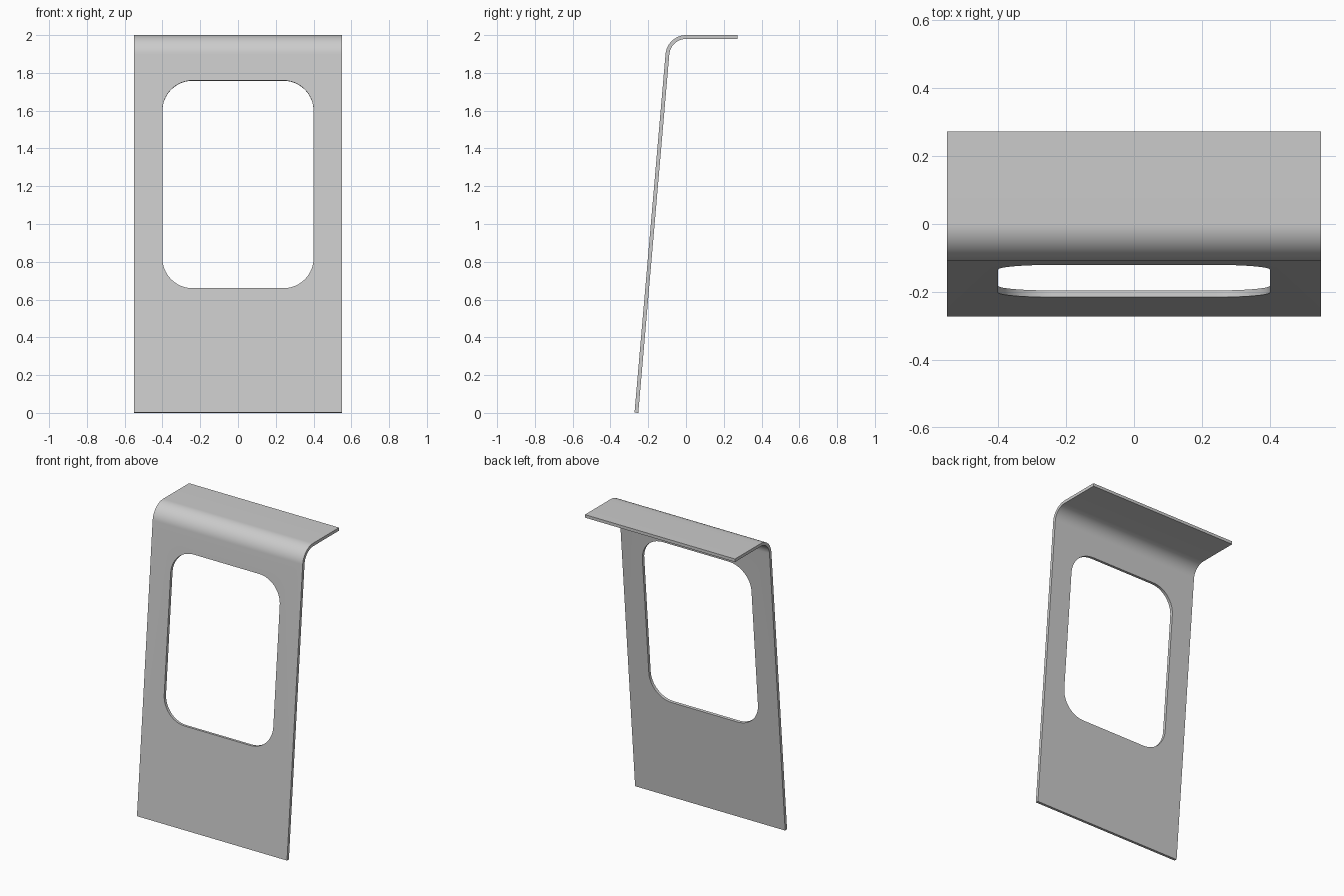
import bpy, bmesh
from math import sin, cos, pi, atan
from mathutils import Vector

if "Cube" in bpy.data.objects:
    bpy.data.objects.remove(bpy.data.objects["Cube"])

LEAN = atan(0.0865)          # backward tilt of the panel
T, R, HALF_W, DEPTH = 0.02, 0.11, 0.55, 0.2725
UP = Vector((0, sin(LEAN), cos(LEAN)))       # along the panel
BACK = Vector((0, cos(LEAN), -sin(LEAN)))    # through the panel


def prism(name, points, offset):
    """Extrude a planar outline into a solid object."""
    bm = bmesh.new()
    face = bm.faces.new([bm.verts.new(p) for p in points])
    ext = bmesh.ops.extrude_face_region(bm, geom=[face])
    moved = [v for v in ext["geom"] if isinstance(v, bmesh.types.BMVert)]
    bmesh.ops.translate(bm, verts=moved, vec=offset)
    bmesh.ops.recalc_face_normals(bm, faces=bm.faces)
    mesh = bpy.data.meshes.new(name)
    bm.to_mesh(mesh)
    bm.free()
    obj = bpy.data.objects.new(name, mesh)
    bpy.context.collection.objects.link(obj)
    return obj


# Bent sheet: side profile of leaning panel, rounded bend and top flange
front_foot = Vector((-HALF_W, -DEPTH, T * sin(LEAN)))
bend_z = 2 - R
bend_start_z = bend_z + R * sin(LEAN)
bend_start_y = front_foot.y + (bend_start_z - front_foot.z) * 0.0865
bend_y = bend_start_y + R * cos(LEAN)


def bend(radius, steps=20):
    start = pi - LEAN
    angles = [start + (pi / 2 - start) * i / steps for i in range(steps + 1)]
    return [Vector((-HALF_W, bend_y + radius * cos(a), bend_z + radius * sin(a)))
            for a in angles]


profile = [front_foot] + bend(R)
profile += [Vector((-HALF_W, DEPTH, 2)), Vector((-HALF_W, DEPTH, 2 - T))]
profile += bend(R - T)[::-1] + [front_foot + BACK * T]
panel = prism("bent_panel", profile, Vector((2 * HALF_W, 0, 0)))

# Rounded window cutter, square to the leaning panel
cz = 1.21
centre = Vector((0, front_foot.y + (cz - front_foot.z) * 0.0865, cz))
w, h, r = 0.4, 0.55 / cos(LEAN), 0.16
outline = []
for k, (sx, sz) in enumerate([(1, 1), (-1, 1), (-1, -1), (1, -1)]):
    for i in range(17):
        a = (k + i / 16) * pi / 2
        x = sx * (w - r) + r * cos(a)
        z = sz * (h - r) + r * sin(a)
        outline.append(centre + Vector((x, 0, 0)) + UP * z - BACK * 0.03)
cutter = prism("window_cutter", outline, BACK * 0.08)
cutter.hide_render = True
cutter.hide_set(True)

# Cut the window, then smooth only the curved areas
mod = panel.modifiers.new("window", 'BOOLEAN')
mod.operation = 'DIFFERENCE'
mod.solver = 'EXACT'
mod.object = cutter
bpy.context.view_layer.objects.active = panel
panel.select_set(True)
bpy.ops.object.modifier_apply(modifier=mod.name)
bpy.data.objects.remove(cutter)
bpy.ops.object.shade_smooth_by_angle()
